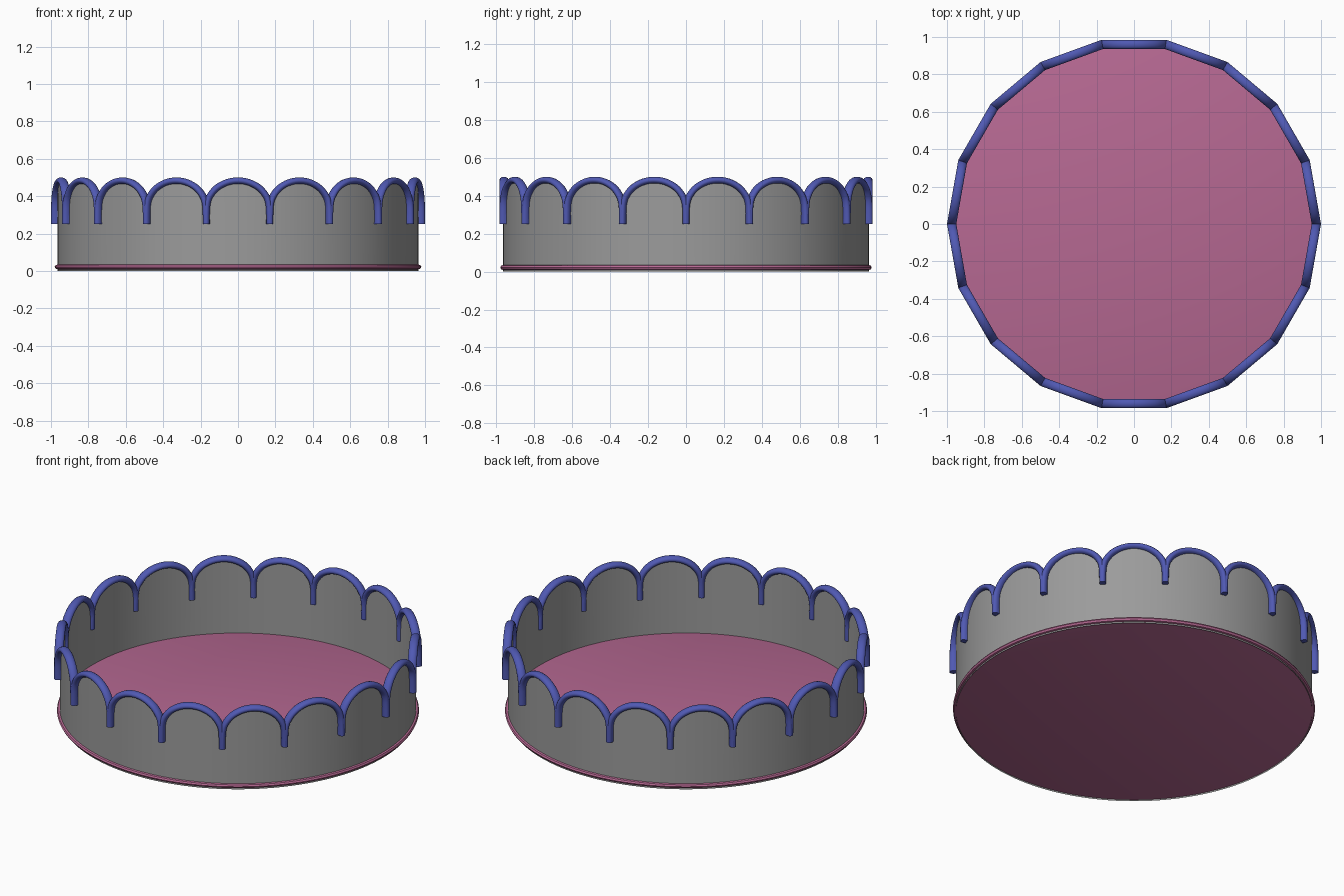
import bpy, bmesh, math
from mathutils import Vector

if "Cube" in bpy.data.objects:
    bpy.data.objects.remove(bpy.data.objects["Cube"])

N = 18                       # scallops
R_JOINT = 0.975              # radius of the scallop joints
STEP = 2 * math.pi / N
R_MID = R_JOINT * math.cos(STEP / 2)
HALF = R_JOINT * math.sin(STEP / 2)
R_WALL = 0.965


def material(name, rgb):
    m = bpy.data.materials.new(name)
    m.diffuse_color = (*rgb, 1)
    m.use_nodes = True
    m.node_tree.nodes["Principled BSDF"].inputs["Base Color"].default_value = m.diffuse_color
    return m


grey = material("wall grey", (0.33, 0.33, 0.33))
pink = material("base pink", (0.47, 0.14, 0.29))
blue = material("trim blue", (0.08, 0.10, 0.45))


def finish(name, bm, mat, angle=40):
    bmesh.ops.recalc_face_normals(bm, faces=bm.faces)
    me = bpy.data.meshes.new(name)
    bm.to_mesh(me)
    bm.free()
    me.materials.append(mat)
    ob = bpy.data.objects.new(name, me)
    bpy.context.collection.objects.link(ob)
    bpy.ops.object.select_all(action='DESELECT')
    ob.select_set(True)
    bpy.context.view_layer.objects.active = ob
    bpy.ops.object.shade_smooth_by_angle(angle=math.radians(angle))
    return ob


# Half arch centre line (x along the chord, z up), mirrored to a full arch
half = [(-HALF, 0.25), (-HALF + 0.001, 0.31), (-HALF + 0.005, 0.36), (-HALF + 0.019, 0.40),
        (-0.115, 0.443), (-0.06, 0.473), (0, 0.4825)]
ctrl = half + [(-x, z) for x, z in reversed(half[:-1])]


def smooth_path(pts, n=4):
    p = [Vector(q) for q in pts]
    p = [2 * p[0] - p[1]] + p + [2 * p[-1] - p[-2]]
    out = []
    for i in range(1, len(p) - 2):
        a, b, c, d = p[i - 1:i + 3]
        for k in range(n):
            t = k / n
            out.append(0.5 * (2 * b + (c - a) * t + (2 * a - 5 * b + 4 * c - d) * t * t
                              + (3 * b - a - 3 * c + d) * t ** 3))
    return out + [p[-2]]


path = smooth_path(ctrl)


def arch_height(x):
    for a, b in zip(path, path[1:]):
        if a.x <= x <= b.x and b.x > a.x:
            return a.y + (b.y - a.y) * (x - a.x) / (b.x - a.x)
    return 0.25


# Scalloped trim: one flat arch of oval tube per side
bm = bmesh.new()
SIDES = 14
for s in range(N):
    ang = (s + 0.5) * STEP
    out = Vector((math.cos(ang), math.sin(ang), 0))
    tan = Vector((-math.sin(ang), math.cos(ang), 0))
    rings = []
    for i, p in enumerate(path):
        d = (path[min(i + 1, len(path) - 1)] - path[max(i - 1, 0)]).normalized()
        nrm = tan * -d.y + Vector((0, 0, d.x))
        c = out * R_MID + tan * p.x + Vector((0, 0, p.y))
        rings.append([bm.verts.new(c + nrm * 0.0175 * math.cos(2 * math.pi * k / SIDES)
                                   + out * 0.025 * math.sin(2 * math.pi * k / SIDES))
                      for k in range(SIDES)])
    for a, b in zip(rings, rings[1:]):
        for k in range(SIDES):
            j = (k + 1) % SIDES
            bm.faces.new((a[k], a[j], b[j], b[k]))
    bm.faces.new(rings[0])
    bm.faces.new(rings[-1])
finish("scalloped_trim", bm, blue)

# Thin round wall whose top edge follows the arches
bm = bmesh.new()
SEG = N * 16
cols = []
for i in range(SEG):
    a = i * 2 * math.pi / SEG
    local = (a % STEP) - STEP / 2
    top = max(0.36, arch_height(R_MID * math.tan(local)))
    cols.append([bm.verts.new((R_WALL * math.cos(a), R_WALL * math.sin(a), z))
                 for z in (0, top)])
for i in range(SEG):
    a, b = cols[i], cols[(i + 1) % SEG]
    bm.faces.new((a[0], b[0], b[1], a[1]))
finish("wall", bm, grey)

# Base disc with a rounded rim, slightly above the wall's lower lip
bm = bmesh.new()
prof = [(0.966, 0.034), (0.975, 0.031), (0.98, 0.022), (0.975, 0.012), (0.966, 0.009)]
SEG = 144
rings = [[bm.verts.new((r * math.cos(2 * math.pi * i / SEG), r * math.sin(2 * math.pi * i / SEG), z))
          for i in range(SEG)] for r, z in prof]
for a, b in zip(rings, rings[1:]):
    for i in range(SEG):
        j = (i + 1) % SEG
        bm.faces.new((a[i], a[j], b[j], b[i]))
bm.faces.new(rings[0])
bm.faces.new(rings[-1])
finish("base", bm, pink)
